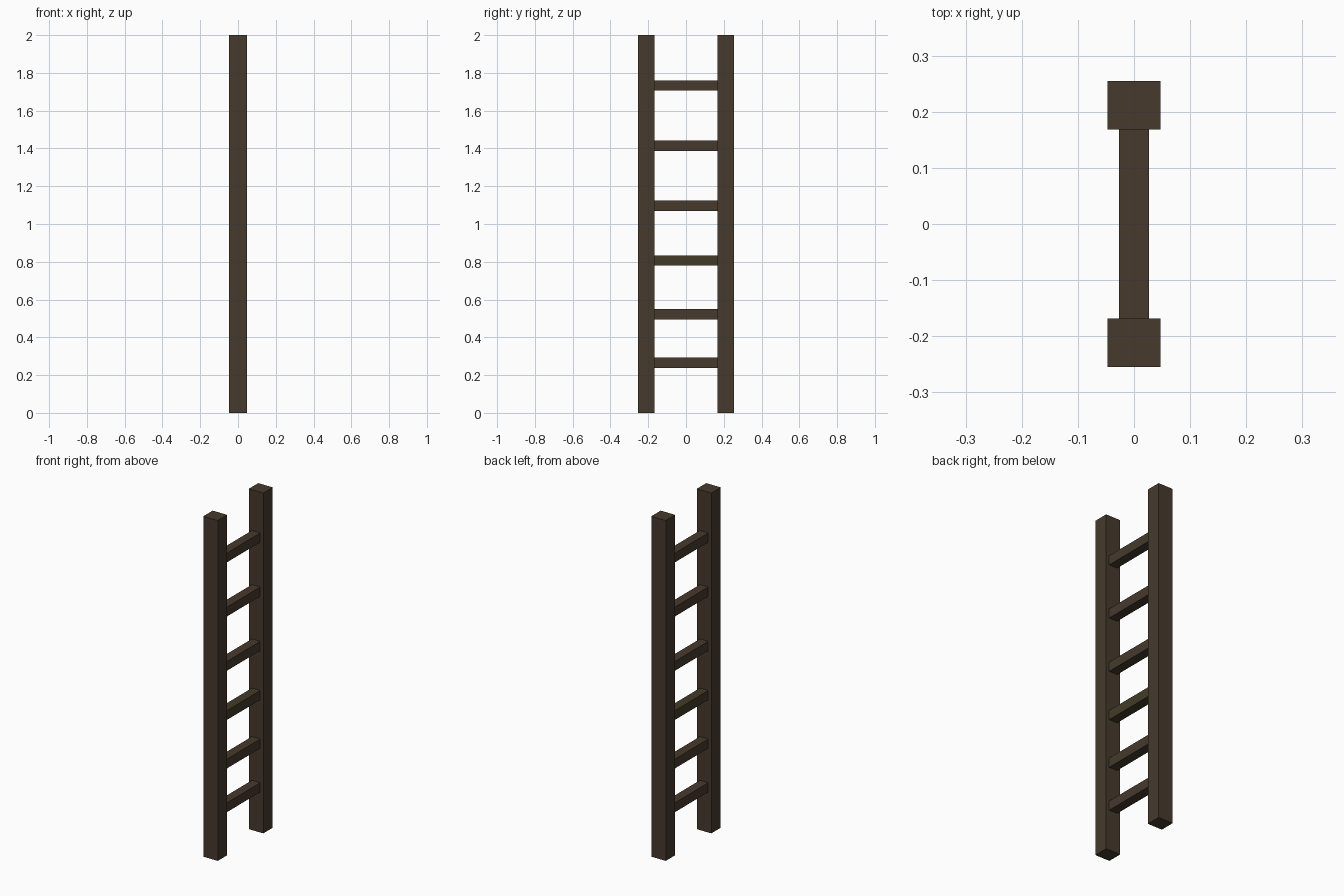
import bpy

cube = bpy.data.objects.get("Cube")
if cube:
    bpy.data.objects.remove(cube, do_unlink=True)


def material(name, color):
    mat = bpy.data.materials.new(name)
    mat.use_nodes = True
    mat.diffuse_color = (*color, 1)
    bsdf = mat.node_tree.nodes["Principled BSDF"]
    bsdf.inputs["Base Color"].default_value = (*color, 1)
    bsdf.inputs["Roughness"].default_value = 0.9
    return mat


def beam(name, center, size, mat):
    bpy.ops.mesh.primitive_cube_add(size=1, location=center)
    obj = bpy.context.object
    obj.name = name
    obj.scale = size
    bpy.ops.object.transform_apply(location=False, rotation=False, scale=True)
    obj.data.materials.append(mat)
    return obj


rail_wood = material("dark brown wood", (0.061, 0.042, 0.026))
warm_wood = material("warm brown wood", (0.063, 0.041, 0.027))
olive_wood = material("olive brown wood", (0.056, 0.044, 0.021))

RAIL_INNER, RAIL_OUTER = 0.168, 0.255

# Two upright rails
for name, side in (("front_rail", -1), ("back_rail", 1)):
    beam(name, (0, side * (RAIL_INNER + RAIL_OUTER) / 2, 1),
         (0.094, RAIL_OUTER - RAIL_INNER, 2), rail_wood)

# Unevenly spaced rungs between the rails
rungs = [(0.265, warm_wood), (0.522, rail_wood), (0.807, olive_wood),
         (1.096, rail_wood), (1.415, warm_wood), (1.733, rail_wood)]
for i, (height, wood) in enumerate(rungs, 1):
    beam(f"rung_{i}", (0, 0, height), (0.054, 2 * RAIL_INNER, 0.055), wood)
